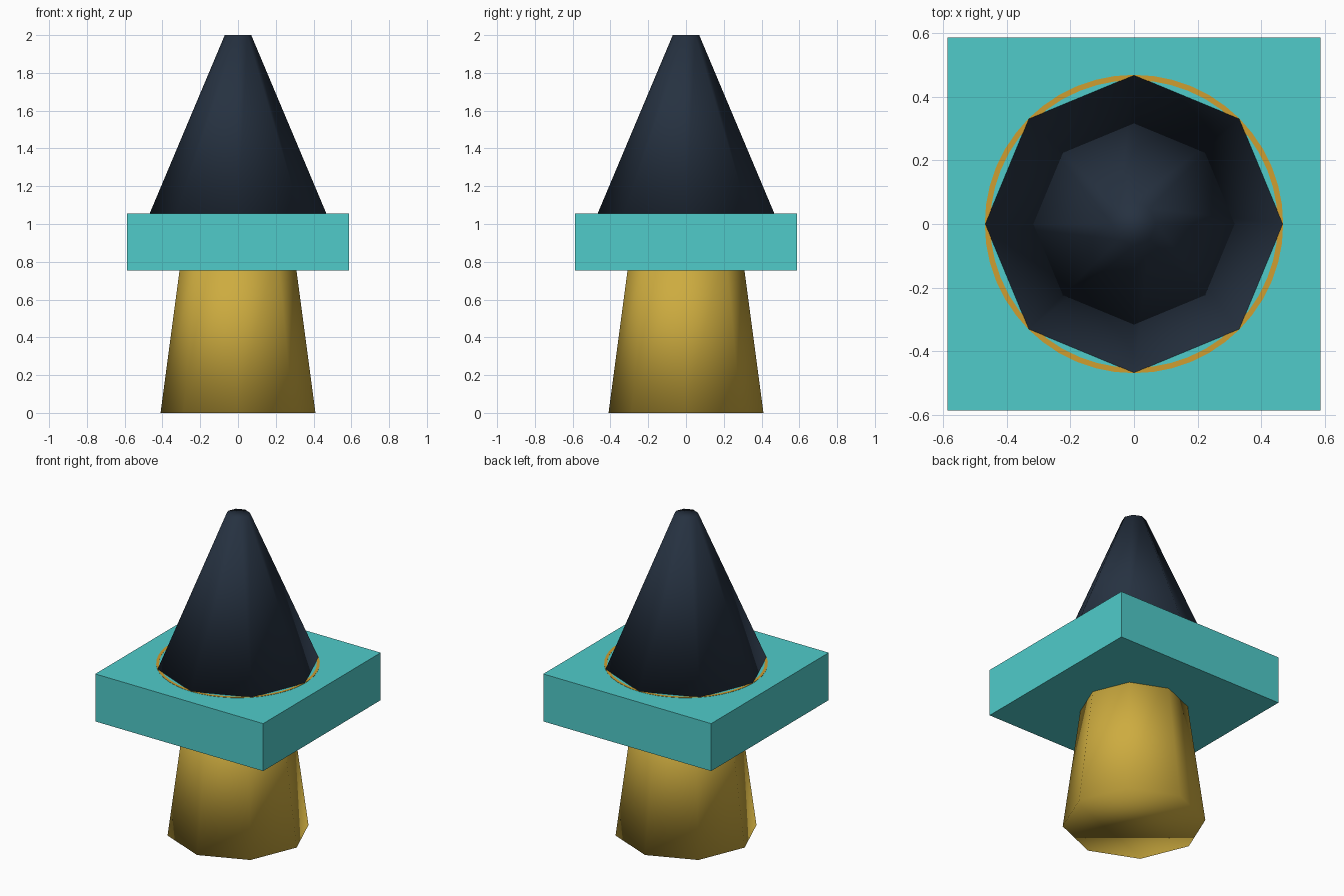
import bpy, bmesh, math

if "Cube" in bpy.data.objects:
    bpy.data.objects.remove(bpy.data.objects["Cube"])


def material(name, color):
    m = bpy.data.materials.new(name)
    m.diffuse_color = (*color, 1)
    m.use_nodes = True
    m.node_tree.nodes["Principled BSDF"].inputs["Base Color"].default_value = m.diffuse_color
    return m


GOLD = material("gold", (0.61, 0.41, 0.05))
TEAL = material("teal", (0.08, 0.60, 0.59))
NAVY = material("dark_navy", (0.019, 0.031, 0.052))
AMBER = material("amber", (0.62, 0.34, 0.03))


def add_object(name, bm, mat, smooth):
    for f in bm.faces:
        f.smooth = smooth
    me = bpy.data.meshes.new(name)
    bm.to_mesh(me)
    bm.free()
    me.materials.append(mat)
    ob = bpy.data.objects.new(name, me)
    bpy.context.collection.objects.link(ob)
    return ob


def tapered(name, z0, r0, z1, r1, mat, sides=8):
    """Closed tapered prism with a corner on each axis."""
    bm = bmesh.new()
    rings = [[bm.verts.new((r * math.cos(math.tau * i / sides),
                            r * math.sin(math.tau * i / sides), z))
              for i in range(sides)] for z, r in ((z0, r0), (z1, r1))]
    low, high = rings
    for i in range(sides):
        j = (i + 1) % sides
        bm.faces.new((low[i], low[j], high[j], high[i]))
    bm.faces.new(low[::-1])
    bm.faces.new(high)
    return add_object(name, bm, mat, True)


# Tapered foot, running up into the slab
tapered("base", 0.0, 0.41, 0.90, 0.29, GOLD)

# Square slab
bm = bmesh.new()
bmesh.ops.create_cube(bm, size=1)
bmesh.ops.scale(bm, vec=(1.174, 1.174, 0.30), verts=bm.verts)
bmesh.ops.translate(bm, vec=(0, 0, 0.905), verts=bm.verts)
add_object("slab", bm, TEAL, False)

# Round trim just breaking the slab's top surface
bm = bmesh.new()
N = 48
profile = ((0.452, 1.04), (0.469, 1.04), (0.469, 1.0565), (0.452, 1.0565))
loops = [[bm.verts.new((r * math.cos(math.tau * i / N), r * math.sin(math.tau * i / N), z))
          for r, z in profile] for i in range(N)]
for i in range(N):
    a, b = loops[i], loops[(i + 1) % N]
    for k in range(4):
        m = (k + 1) % 4
        bm.faces.new((a[k], b[k], b[m], a[m]))
bmesh.ops.recalc_face_normals(bm, faces=bm.faces)
add_object("trim_ring", bm, AMBER, False)

# Tall pointed roof with a small flat tip
tapered("roof", 1.055, 0.468, 2.0, 0.07, NAVY)
